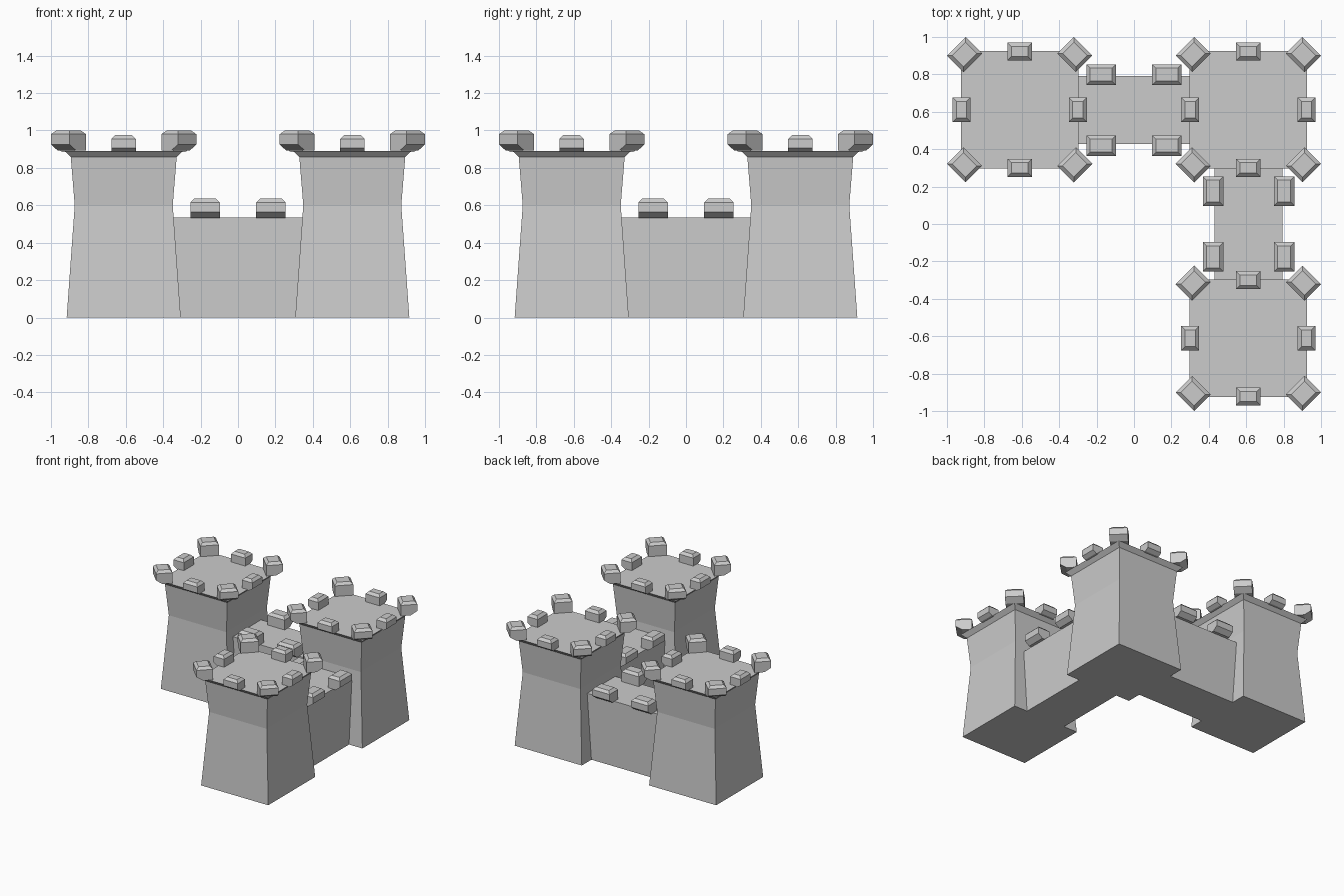
import bpy
import bmesh
from math import pi, sin, cos
from mathutils import Matrix

if "Cube" in bpy.data.objects:
    bpy.data.objects.remove(bpy.data.objects["Cube"])


def loft(name, rings, loc=(0, 0, 0), angle=0):
    """Stack rectangles (x0, x1, y0, y1, z) into one closed solid."""
    bm = bmesh.new()
    loops = [[bm.verts.new(p) for p in ((x0, y0, z), (x1, y0, z), (x1, y1, z), (x0, y1, z))]
             for x0, x1, y0, y1, z in rings]
    for a, b in zip(loops, loops[1:]):
        for i in range(4):
            j = (i + 1) % 4
            bm.faces.new((a[i], a[j], b[j], b[i]))
    bm.faces.new(loops[0][::-1])
    bm.faces.new(loops[-1])
    bm.transform(Matrix.Rotation(angle, 4, 'Z'))
    bmesh.ops.recalc_face_normals(bm, faces=bm.faces)
    mesh = bpy.data.meshes.new(name)
    bm.to_mesh(mesh)
    bm.free()
    obj = bpy.data.objects.new(name, mesh)
    obj.location = loc
    bpy.context.collection.objects.link(obj)


def merlon(name, x, y, z, angle, length, depth, height, under, chamfer):
    """Block facing outward along angle: undercut outer edge, chamfered top."""
    l, d, c = length / 2, depth / 2, 0.02
    loft(name, [(-d, d - under, -l, l, 0),
                (-d, d, -l, l, chamfer),
                (-d, d, -l, l, height - c),
                (-d + c, d - c, -l + c, l - c, height)], (x, y, z), angle)


def square(h, z):
    return (-h, h, -h, h, z)


C = 0.611

# Three flared towers with corner and edge merlons
for cx, cy in ((-C, C), (C, C), (C, -C)):
    loft("tower", [square(0.305, 0), square(0.262, 0.6), square(0.283, 0.857),
                   square(0.315, 0.89)], (cx, cy, 0))
    for k in range(4):
        a = k * pi / 2
        merlon("edge_merlon", cx + 0.311 * cos(a), cy + 0.311 * sin(a), 0.885, a,
               0.13, 0.095, 0.09, 0.03, 0.02)
        a += pi / 4
        merlon("corner_merlon", cx + 0.417 * cos(a), cy + 0.417 * sin(a), 0.893, a,
               0.14, 0.125, 0.107, 0.05, 0.032)

# Two connecting walls, each with two merlons per side
for cx, cy, turn in ((0, C - 0.002, 0), (C + 0.002, 0, pi / 2)):
    loft("wall", [(-0.4, 0.4, -0.182, 0.182, z) for z in (0, 0.535)], (cx, cy, 0), turn)
    for s in (-1, 1):
        for side in (-1, 1):
            u, v = s * 0.176, side * 0.19
            merlon("wall_merlon", cx + u * cos(turn) - v * sin(turn),
                   cy + u * sin(turn) + v * cos(turn), 0.533,
                   turn + side * pi / 2, 0.157, 0.11, 0.102, 0.04, 0.03)
